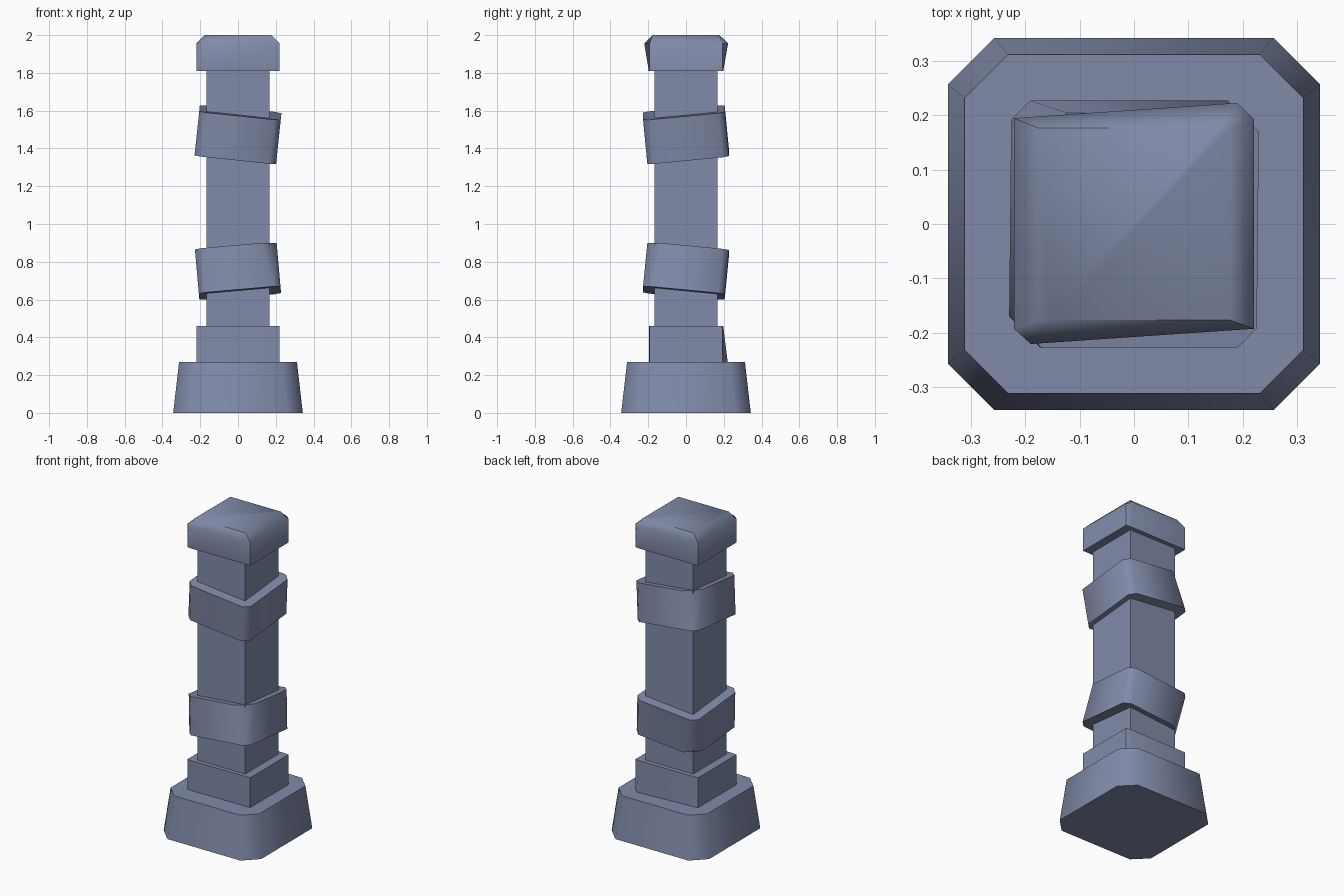
import bpy, bmesh, math
from mathutils import Euler, Vector

if "Cube" in bpy.data.objects:
    bpy.data.objects.remove(bpy.data.objects["Cube"])

stone = bpy.data.materials.new("slate_blue_stone")
stone.diffuse_color = (0.22, 0.26, 0.40, 1)
stone.use_nodes = True
stone.node_tree.nodes["Principled BSDF"].inputs["Base Color"].default_value = stone.diffuse_color


def octagon(hx, hy, cuts, z):
    """Rectangle with cut corners: front left, front right, back right, back left."""
    a, b, c, d = cuts
    pts = [(-hx, -hy + a), (-hx + a, -hy), (hx - b, -hy), (hx, -hy + b),
           (hx, hy - c), (hx - c, hy), (-hx + d, hy), (-hx, hy - d)]
    return [(x, y, z) for x, y in pts]


def loft(name, rings, angle=50):
    """Closed solid through stacked rings with equal point counts."""
    bm = bmesh.new()
    loops = [[bm.verts.new(p) for p in ring] for ring in rings]
    n = len(loops[0])
    for lo, hi in zip(loops, loops[1:]):
        for i in range(n):
            j = (i + 1) % n
            bm.faces.new((lo[i], lo[j], hi[j], hi[i]))
    bm.faces.new(loops[0][::-1])
    bm.faces.new(loops[-1])
    bmesh.ops.remove_doubles(bm, verts=bm.verts, dist=1e-5)
    bmesh.ops.recalc_face_normals(bm, faces=bm.faces)
    me = bpy.data.meshes.new(name)
    bm.to_mesh(me)
    bm.free()
    me.materials.append(stone)
    ob = bpy.data.objects.new(name, me)
    bpy.context.collection.objects.link(ob)
    bpy.ops.object.select_all(action='DESELECT')
    ob.select_set(True)
    bpy.context.view_layer.objects.active = ob
    bpy.ops.object.shade_smooth_by_angle(angle=math.radians(angle))
    return ob


def tilted_band(name, z, rx, ry, low_cuts, top_cuts):
    """Chamfered band wrapped crookedly around the shaft."""
    rot = Euler((math.radians(rx), math.radians(ry), 0)).to_matrix()
    rings = [octagon(0.217, 0.217, low_cuts, -0.118),
             octagon(0.217, 0.217, top_cuts, 0.118)]
    rings = [[rot @ Vector(p) + Vector((0, 0, z)) for p in r] for r in rings]
    loft(name, rings)


# Tapered plinth with cut corners
loft("plinth", [octagon(0.343, 0.343, [0.086] * 4, 0),
                octagon(0.312, 0.312, [0.08] * 4, 0.27)])

# Square shaft
s = 0.168
loft("shaft", [[(-s, -s, z), (s, -s, z), (s, s, z), (-s, s, z)] for z in (0.2, 1.9)], 30)


def skewed(z, front, back):
    """Six-point outline whose front left and back right corners bulge outward."""
    return [(-0.221, -0.193, z), (-0.19, -front, z), (0.221, -0.193, z),
            (0.221, 0.193, z), (0.19, back, z), (-0.221, 0.195, z)]


# Foot collar, flared at the back
loft("foot_collar", [skewed(0.26, 0.197, 0.222), skewed(0.46, 0.197, 0.197)])

# Crooked bands
c = 0.035
tilted_band("lower_band", 0.75, -5.5, -5, [c, c, c, 0.08], [c, 0.08, c, c])
tilted_band("upper_band", 1.475, 5.5, 6, [c, c, c, c], [c, c, c, 0.08])

# Capital with a bevelled top
t = 0.177
top = [(-t, -t, 2.0), (-t + 0.02, -t, 2.0), (t, -t, 2.0),
       (t, t, 2.0), (t - 0.02, t, 2.0), (-t, t, 2.0)]
loft("capital", [skewed(1.81, 0.197, 0.197), skewed(1.957, 0.221, 0.223), top])
